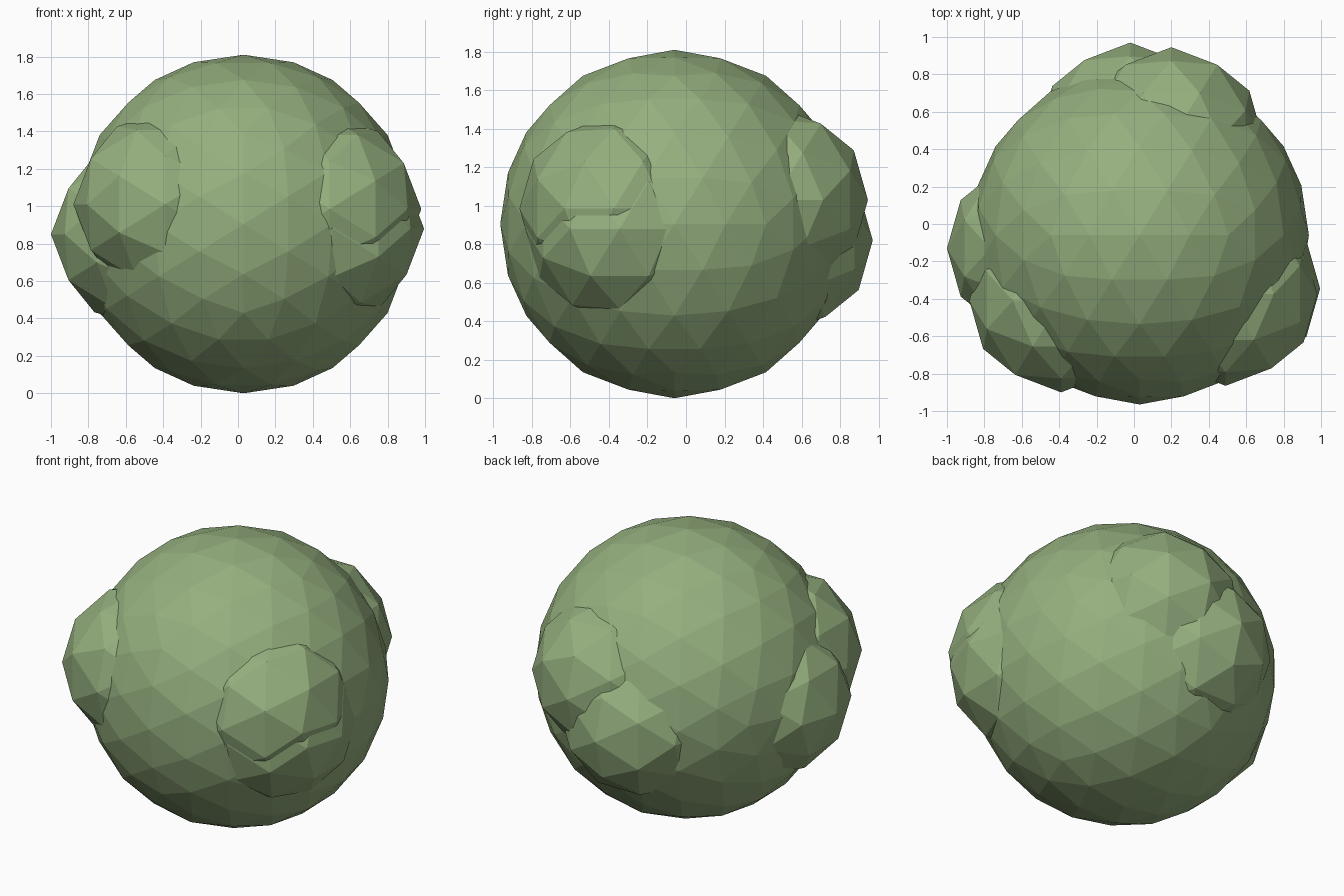
import bpy, bmesh, math
from mathutils import Matrix

if "Cube" in bpy.data.objects:
    bpy.data.objects.remove(bpy.data.objects["Cube"])

# One leaf green for the whole bush
green = bpy.data.materials.new("leaf green")
green.diffuse_color = (0.30, 0.43, 0.21, 1)
green.use_nodes = True
green.node_tree.nodes["Principled BSDF"].inputs["Base Color"].default_value = green.diffuse_color

# Turn that puts icosahedron edge midpoints on the x, y and z axes
TURN = Matrix.Rotation(-math.atan(2 / (1 + math.sqrt(5))), 4, 'Y')


def leaf_ball(name, center, radius, subdivisions):
    """Flat-shaded icosphere whose axis points are edge midpoints."""
    bm = bmesh.new()
    bmesh.ops.create_icosphere(bm, subdivisions=subdivisions, radius=1, matrix=TURN)
    for v in bm.verts:
        v.co = v.co.normalized() * radius
    mesh = bpy.data.meshes.new(name)
    bm.to_mesh(mesh)
    bm.free()
    mesh.shade_flat()
    mesh.materials.append(green)
    obj = bpy.data.objects.new(name, mesh)
    obj.location = center
    bpy.context.collection.objects.link(obj)
    return obj


# Main body
leaf_ball("bush_body", (0.03, -0.06, 0.905), 0.905, 3)

# Smaller clumps bulging out around the middle
clumps = {
    "clump_front_left": (-0.39, -0.41, 1.01),
    "clump_left": (-0.51, -0.13, 0.85),
    "clump_back": (-0.02, 0.48, 0.82),
    "clump_back_right": (0.20, 0.455, 1.03),
    "clump_right_upper": (0.49, -0.375, 0.985),
    "clump_right_lower": (0.505, -0.345, 0.88),
}
for name, center in clumps.items():
    leaf_ball(name, center, 0.49, 2)
